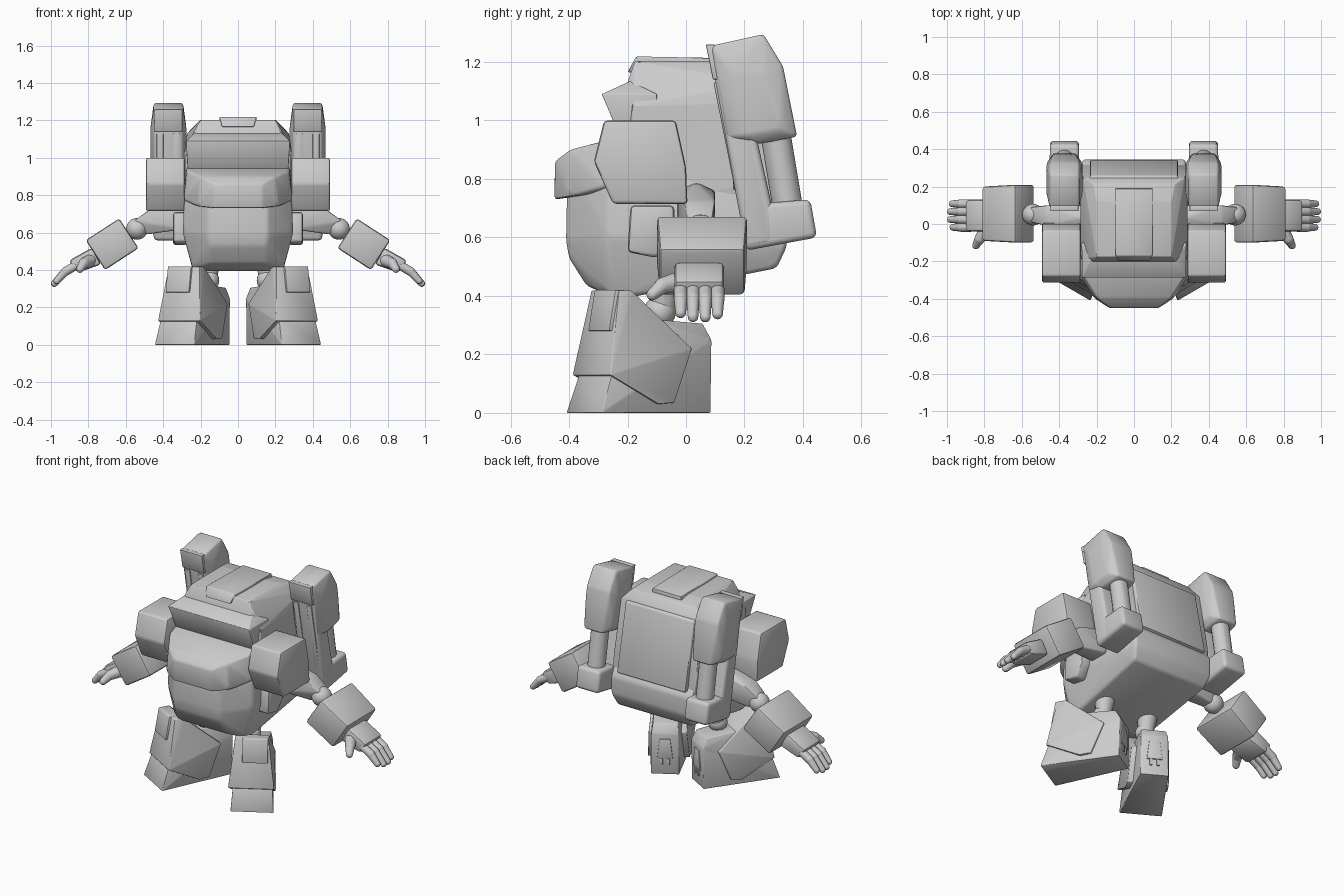
import bpy
import bmesh
import math
from mathutils import Matrix

if "Cube" in bpy.data.objects:
    bpy.data.objects.remove(bpy.data.objects["Cube"], do_unlink=True)

# One plain armour colour
armour = bpy.data.materials.new("armour_grey")
armour.use_nodes = True
grey = (0.6, 0.6, 0.6, 1)
armour.diffuse_color = grey
armour.node_tree.nodes["Principled BSDF"].inputs["Base Color"].default_value = grey


def finish(name, bm, matrix, mirrored):
    """Turn a bmesh into a shaded object, mirrored over x when it is a side part."""
    bm.transform(matrix)
    bmesh.ops.recalc_face_normals(bm, faces=bm.faces)
    mesh = bpy.data.meshes.new(name)
    bm.to_mesh(mesh)
    bm.free()
    mesh.materials.append(armour)
    part = bpy.data.objects.new(name, mesh)
    bpy.context.collection.objects.link(part)
    bpy.ops.object.select_all(action="DESELECT")
    part.select_set(True)
    bpy.context.view_layer.objects.active = part
    bpy.ops.object.shade_smooth_by_angle(angle=math.radians(42))
    if mirrored:
        part.modifiers.new("mirror", "MIRROR").use_axis[0] = True


def keep_hull(bm):
    """Wrap the vertices in a convex skin and drop everything inside."""
    result = bmesh.ops.convex_hull(bm, input=bm.verts)
    inside = {v for v in result["geom_interior"] + result["geom_unused"]
              if isinstance(v, bmesh.types.BMVert) and v.is_valid}
    bmesh.ops.delete(bm, geom=list(inside), context="VERTS")


def shell(name, points, bevel=0.015, matrix=Matrix(), mirrored=False, segments=2):
    """Convex armour part with rounded edges."""
    bm = bmesh.new()
    for point in points:
        bm.verts.new(point)
    keep_hull(bm)
    bmesh.ops.dissolve_limit(bm, angle_limit=math.radians(2), verts=bm.verts, edges=bm.edges)
    bmesh.ops.bevel(bm, geom=bm.edges[:], offset=bevel, segments=segments,
                    profile=0.5, affect="EDGES", clamp_overlap=True)
    finish(name, bm, matrix, mirrored)


def both(points):
    """Repeat half-width points on both sides of the part's own centre."""
    return [(side * x, y, z) for x, y, z in points for side in (1, -1)]


def slab(profile, low, high):
    """Extrude a (y, z) profile between two x positions."""
    return [(x, y, z) for y, z in profile for x in (low, high)]


def block(low, high):
    return [(x, y, z) for x in (low[0], high[0]) for y in (low[1], high[1]) for z in (low[2], high[2])]


def capsule(name, start, end, radius, end_radius=None):
    """Rounded limb segment between two joints."""
    bm = bmesh.new()
    for centre, size in ((start, radius), (end, end_radius or radius)):
        bmesh.ops.create_uvsphere(bm, u_segments=16, v_segments=10, radius=size,
                                  matrix=Matrix.Translation(centre))
    keep_hull(bm)
    finish(name, bm, Matrix(), True)


def ball(name, centre, radius):
    bm = bmesh.new()
    bmesh.ops.create_uvsphere(bm, u_segments=24, v_segments=14, radius=radius)
    finish(name, bm, Matrix.Translation(centre), True)


# Torso: upper cabin, brow, lower hull with a sloping floor, and protruding chest
shell("upper_body", both([
    (0.2, -0.175, 1.203), (0.2, 0.12, 1.203), (0.22, 0.215, 1.185), (0.272, 0.245, 1.13),
    (0.225, -0.2, 1.13), (0.285, -0.18, 1.05), (0.285, 0.2, 1.06), (0.27, -0.2, 0.9),
    (0.285, 0.3, 0.8), (0.28, -0.2, 0.7), (0.28, 0.32, 0.7)]), 0.015)
shell("brow_visor", both([
    (0.278, -0.288, 1.09), (0.23, -0.19, 1.135), (0.28, -0.1, 1.09),
    (0.268, -0.22, 0.93), (0.27, -0.1, 0.93)]), 0.003)
shell("lower_body", both([
    (0.285, -0.26, 0.85), (0.16, -0.405, 0.85), (0.16, -0.41, 0.59), (0.15, -0.4, 0.53),
    (0.15, -0.34, 0.435), (0.24, -0.27, 0.405), (0.24, -0.2, 0.393), (0.295, -0.27, 0.6),
    (0.29, 0.2, 0.58), (0.255, 0.31, 0.495), (0.275, 0.345, 0.57), (0.275, 0.345, 0.68),
    (0.28, 0.3, 0.75), (0.28, 0.0, 0.85)]), 0.015, segments=3)
shell("chest_plate", both([
    (0.275, -0.22, 0.945), (0.27, -0.28, 0.925), (0.2, -0.395, 0.9), (0.13, -0.448, 0.86),
    (0.13, -0.45, 0.73), (0.215, -0.395, 0.74), (0.29, -0.28, 0.775), (0.29, -0.1, 0.775),
    (0.28, -0.1, 0.94)]), 0.01)
shell("roof_hatch", both([
    (0.1, -0.17, 1.219), (0.1, 0.19, 1.212), (0.085, -0.2, 1.165), (0.1, 0.19, 1.16)]), 0.006)
shell("back_panel", both([
    (0.235, 0.2, 1.14), (0.235, 0.26, 1.12), (0.235, 0.345, 0.71), (0.235, 0.3, 0.7)]), 0.01)

# Shoulder armour and the small side guards below it
shoulder = slab([(-0.28, 1.0), (-0.035, 1.0), (0.0, 0.84), (0.005, 0.715),
                 (-0.25, 0.715), (-0.315, 0.86)], 0.285, 0.492)
shell("shoulder_armour", shoulder, 0.012, mirrored=True)
shell("side_guard", slab([(-0.19, 0.71), (-0.04, 0.71), (-0.04, 0.6), (-0.1, 0.53),
                          (-0.2, 0.55)], 0.27, 0.347), 0.015, mirrored=True)

# Arms: wedge-shaped upper arm, ball elbow and square forearm
shell("upper_arm", [
    (0.28, -0.03, 0.76), (0.28, 0.035, 0.79), (0.28, 0.1, 0.76), (0.28, -0.03, 0.62),
    (0.28, 0.1, 0.62), (0.47, -0.01, 0.725), (0.47, 0.1, 0.725), (0.56, 0.01, 0.66),
    (0.56, 0.09, 0.66), (0.49, 0.02, 0.59), (0.49, 0.09, 0.59)], 0.01, mirrored=True)
ball("elbow_joint", (0.54, 0.05, 0.62), 0.058)
arm_frame = Matrix.Translation((0.673, 0.055, 0.538)) @ Matrix.Rotation(math.radians(33), 4, "Y")
shell("forearm", [(x, y * width, z) for x, width in ((-0.107, 0.155), (0.107, 0.145))
                  for y in (-1, 1) for z in (-0.095, 0.095)], 0.014, arm_frame, True)

# Hands: tapered palm, four bent fingers and a thumb
shell("palm", [(x, y, z) for x, z in ((0.73, 0.43), (0.78, 0.52), (0.86, 0.385), (0.905, 0.45))
               for y in (-0.04, 0.13)], 0.018, mirrored=True)
for index in range(4):
    y = -0.018 + index * 0.042
    reach = (0.0, 0.013, 0.014, 0.004)[index]
    knuckle, bend, tip = (0.875, y, 0.42), (0.925, y, 0.39), (0.968 + reach, y, 0.342 - reach)
    capsule("finger_base", knuckle, bend, 0.024)
    capsule("finger_tip", bend, tip, 0.023, 0.018)
capsule("thumb_base", (0.79, -0.02, 0.45), (0.825, -0.08, 0.435), 0.035, 0.028)
capsule("thumb_tip", (0.825, -0.08, 0.435), (0.845, -0.115, 0.405), 0.027, 0.02)

# Back boosters: spine, upper pod, rod, lower block and front strips
booster = Matrix.Translation((0.372, 0, 0))
shell("booster_spine", slab([(0.085, 1.22), (0.18, 1.22), (0.245, 0.93), (0.3, 0.68),
                             (0.3, 0.58), (0.205, 0.56)], -0.08, 0.08), 0.02, booster, True, 3)
shell("booster_pod", both([
    (0.078, 0.085, 1.255), (0.078, 0.265, 1.295), (0.078, 0.332, 1.185), (0.06, 0.38, 0.945),
    (0.096, 0.16, 1.16), (0.096, 0.27, 1.16), (0.096, 0.325, 0.97), (0.096, 0.2, 0.95),
    (0.078, 0.14, 0.94), (0.07, 0.25, 0.92)]), 0.01, booster, True)
capsule("booster_rod", (0.372, 0.305, 0.96), (0.372, 0.355, 0.66), 0.052)
shell("booster_foot", both([
    (0.078, 0.205, 0.555), (0.078, 0.448, 0.6), (0.078, 0.425, 0.73), (0.078, 0.35, 0.71),
    (0.08, 0.18, 0.71)]), 0.02, booster, True, 3)


def front_strip(name, top, bottom, low, high):
    """Thin strip lying along the leaning front of the booster."""
    profile = [(0.07 + (1.25 - z) * 0.2 + depth, z) for z in (top, bottom) for depth in (0, 0.03)]
    shell(name, slab(profile, low, high), 0.004, booster, True)


front_strip("booster_cap", 1.26, 1.14, -0.075, 0.075)
for offset in (-0.045, 0.045):
    front_strip("booster_rail", 1.13, 0.6, offset - 0.018, offset + 0.018)
shell("booster_mount", block((0.24, 0.16, 0.76), (0.33, 0.24, 0.9)), 0.012, mirrored=True)

# Legs: splayed boots with a wrapped shin guard and knee panel
leg_frame = Matrix.Translation((0.225, -0.15, 0)) @ Matrix.Rotation(math.radians(30), 4, "Z")
shell("boot", both([
    (0.122, -0.23, 0), (0.112, -0.182, 0.14), (0.08, 0.225, 0), (0.08, 0.228, 0.1),
    (0.078, 0.23, 0.25), (0.07, 0.2, 0.305), (0.08, 0.0, 0.32)]), 0.004, leg_frame, True)
shell("shin_guard", [(x - 0.008, y, z) for x, y, z in both([
    (0.13, -0.196, 0.13), (0.095, -0.142, 0.418), (0.095, -0.09, 0.418), (0.108, 0.14, 0.22),
    (0.118, 0.065, 0.035), (0.122, 0.0, 0.03)])], 0.004, leg_frame, True)
shell("knee_panel", [(x, y + depth, z) for x in (-0.06, 0.085)
                     for y, z in ((-0.18, 0.28), (-0.155, 0.42))
                     for depth in (0, 0.04)], 0.005, leg_frame, True)
shell("heel_panel", both([
    (0.045, 0.215, 0.1), (0.045, 0.234, 0.1), (0.03, 0.215, 0.22), (0.03, 0.235, 0.22)]),
    0.003, leg_frame, True)
for offset in (-0.02, 0.02):
    shell("heel_peg", block((offset - 0.008, 0.215, 0.06), (offset + 0.008, 0.234, 0.1)),
          0.003, leg_frame, True)

# Hip joints
ball("hip_joint", (0.155, -0.09, 0.345), 0.055)
capsule("hip_socket", (0.155, -0.08, 0.36), (0.155, -0.07, 0.45), 0.045, 0.06)
